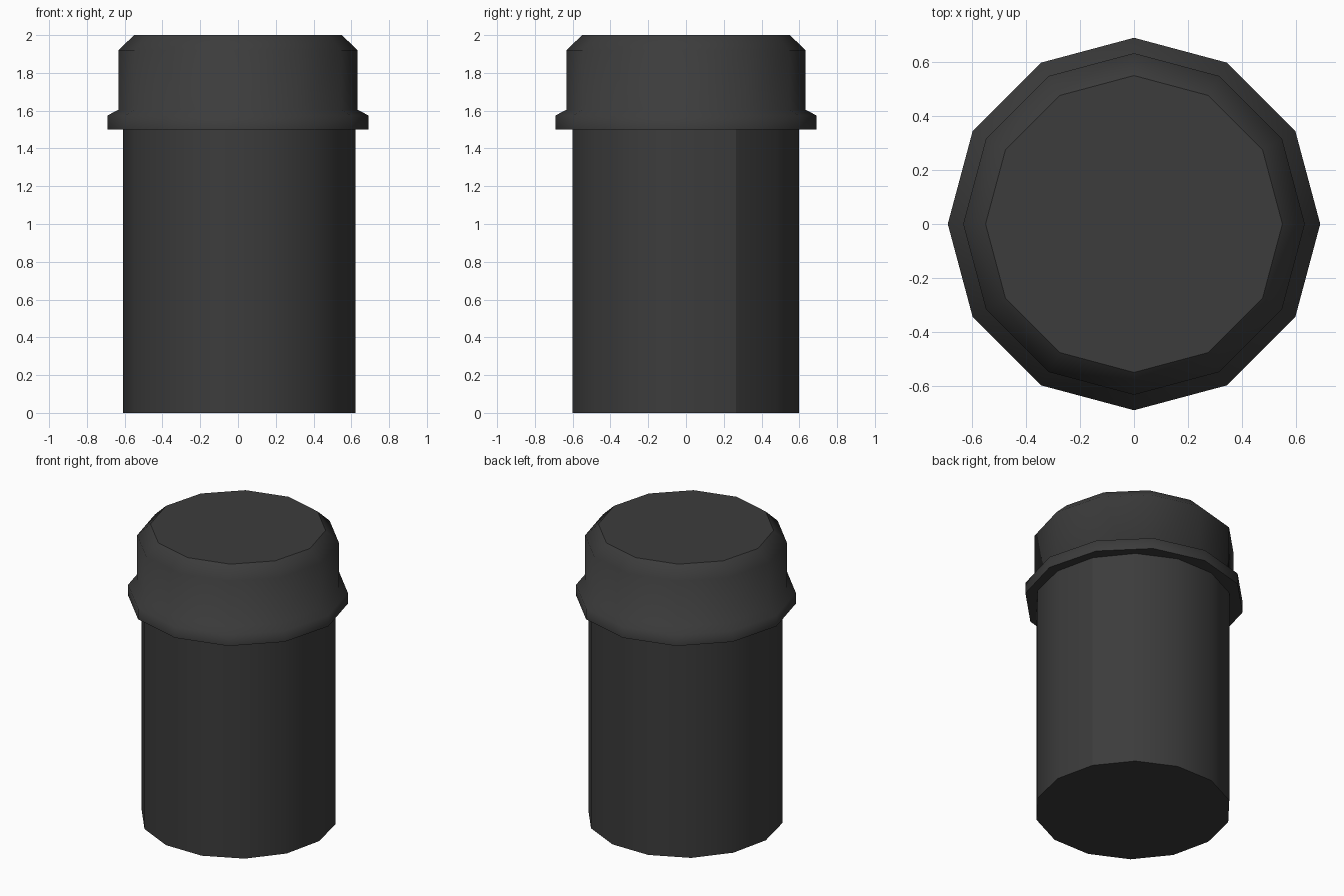
import bpy, bmesh, math

if "Cube" in bpy.data.objects:
    bpy.data.objects.remove(bpy.data.objects["Cube"])

dark = bpy.data.materials.new("dark_plastic")
dark.diffuse_color = (0.045, 0.045, 0.045, 1)
dark.use_nodes = True
dark.node_tree.nodes["Principled BSDF"].inputs["Base Color"].default_value = dark.diffuse_color


def lathe(name, profile, sides, centre=(0, 0), seam=None):
    """Revolve (radius, z) points into a closed, smooth-sided solid with flat caps."""
    bm = bmesh.new()
    rings = [[bm.verts.new((centre[0] + r * math.cos(math.tau * i / sides),
                            centre[1] + r * math.sin(math.tau * i / sides), z))
              for i in range(sides)] for r, z in profile]
    for low, high in zip(rings, rings[1:]):
        for i in range(sides):
            j = (i + 1) % sides
            bm.faces.new((low[i], low[j], high[j], high[i])).smooth = True
    caps = [bm.faces.new(rings[0][::-1]), bm.faces.new(rings[-1])]
    for cap in caps:
        for edge in cap.edges:
            edge.smooth = False
    # One hard vertical edge where the wall's shading is split
    if seam is not None:
        for low, high in zip(rings, rings[1:]):
            bm.edges.get((low[seam], high[seam])).smooth = False
    mesh = bpy.data.meshes.new(name)
    bm.to_mesh(mesh)
    bm.free()
    mesh.materials.append(dark)
    obj = bpy.data.objects.new(name, mesh)
    bpy.context.collection.objects.link(obj)
    return obj


# Container body: 14-sided cylinder, very slightly off the lid's axis
lathe("container_body", [(0.615, 0), (0.615, 1.5)], 14, (0.007, -0.002), seam=1)

# Lid: 12-sided with a flared rim and chamfered top
lathe("lid", [(0.69, 1.5), (0.69, 1.575), (0.633, 1.605), (0.633, 1.92), (0.55, 2.0)], 12)
